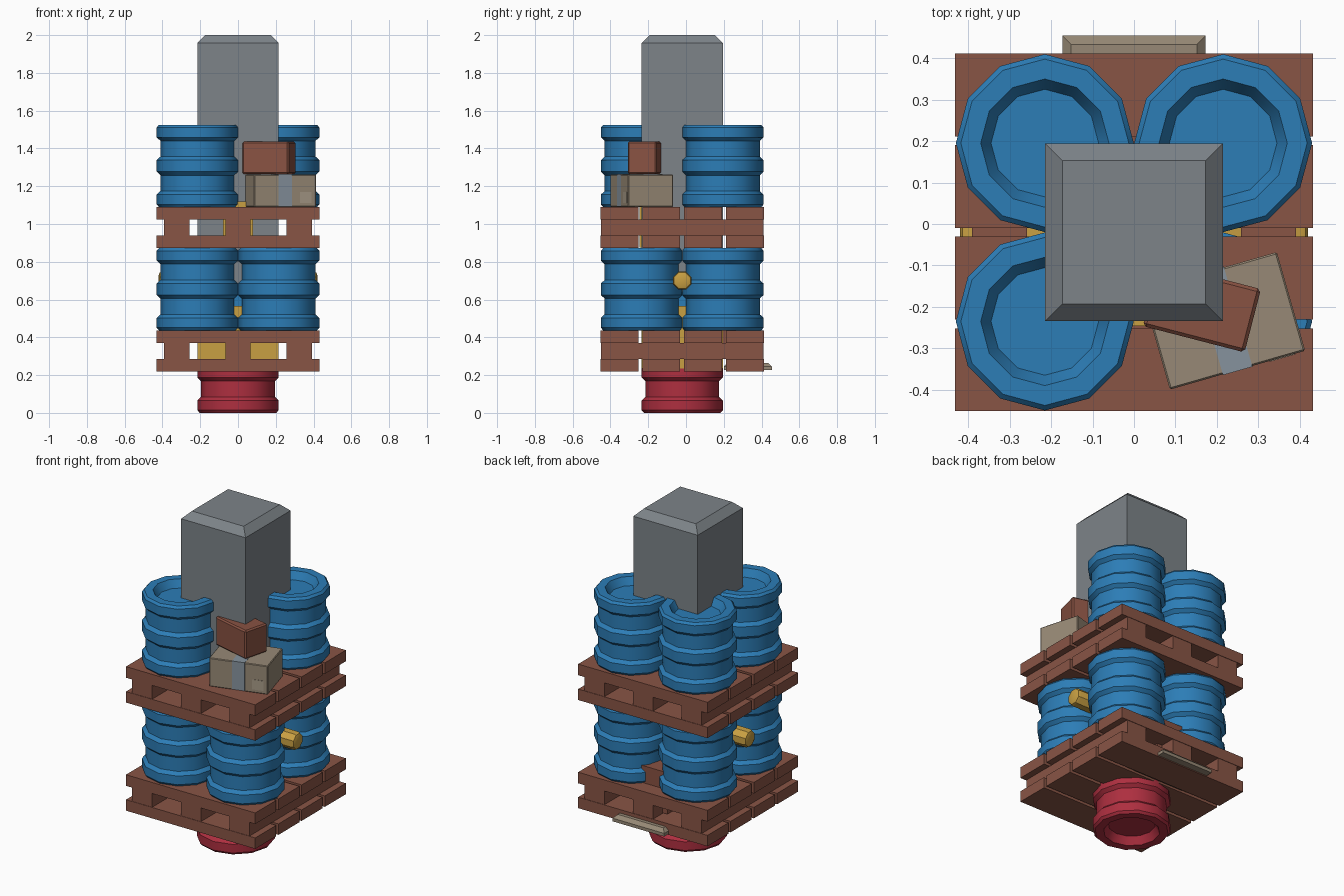
import bpy, bmesh, math
from mathutils import Matrix, Vector

if "Cube" in bpy.data.objects:
    bpy.data.objects.remove(bpy.data.objects["Cube"])

CY = -0.02  # centre line of the stack


def mat(name, rgb):
    m = bpy.data.materials.new(name)
    m.diffuse_color = (*rgb, 1)
    m.use_nodes = True
    m.node_tree.nodes["Principled BSDF"].inputs["Base Color"].default_value = m.diffuse_color
    return m


BLUE = mat("blue", (0.025, 0.205, 0.47))
RED = mat("red", (0.42, 0.028, 0.05))
WOOD = mat("red_brown_wood", (0.25, 0.09, 0.06))
GREY = mat("grey", (0.205, 0.23, 0.25))
YELLOW = mat("yellow", (0.58, 0.35, 0.055))
CARD = mat("cardboard", (0.31, 0.25, 0.18))
TAPE = mat("tape_blue_grey", (0.24, 0.29, 0.34))
RUST = mat("rust_brown", (0.25, 0.085, 0.055))
LABEL = mat("pale_label", (0.38, 0.32, 0.24))


def finish(name, bm, material, smooth=False):
    bmesh.ops.recalc_face_normals(bm, faces=bm.faces)
    me = bpy.data.meshes.new(name)
    bm.to_mesh(me)
    bm.free()
    me.materials.append(material)
    ob = bpy.data.objects.new(name, me)
    bpy.context.collection.objects.link(ob)
    if smooth:
        bpy.ops.object.select_all(action='DESELECT')
        ob.select_set(True)
        bpy.context.view_layer.objects.active = ob
        bpy.ops.object.shade_smooth_by_angle(angle=math.radians(35))
    return ob


def add_box(bm, lo, hi):
    lo, hi = Vector(lo), Vector(hi)
    m = Matrix.Translation((lo + hi) / 2) @ Matrix.Diagonal((*(hi - lo), 1))
    return bmesh.ops.create_cube(bm, size=1, matrix=m)['verts']


def box(name, lo, hi, material, bevel=0, place=None):
    bm = bmesh.new()
    add_box(bm, lo, hi)
    if bevel:
        bmesh.ops.bevel(bm, geom=bm.edges[:], offset=bevel, segments=1, affect='EDGES')
    ob = finish(name, bm, material)
    if place:
        ob.matrix_world = place
    return ob


def top_chamfer_box(name, lo, hi, material, inset, drop):
    # box whose top tapers inward
    bm = bmesh.new()
    add_box(bm, lo, (hi[0], hi[1], hi[2] - drop))
    bm.faces.ensure_lookup_table()
    top = max(bm.faces, key=lambda f: f.calc_center_median().z)
    new = bmesh.ops.extrude_face_region(bm, geom=[top])['geom']
    bmesh.ops.delete(bm, geom=[top], context='FACES')
    c = (Vector(lo) + Vector(hi)) / 2
    for v in [g for g in new if isinstance(g, bmesh.types.BMVert)]:
        v.co.z = hi[2]
        v.co.x -= math.copysign(inset, v.co.x - c.x)
        v.co.y -= math.copysign(inset, v.co.y - c.y)
    return finish(name, bm, material)


# half of the drum profile (radius, height), mirrored about mid height
H = 0.435
HALF = [(0, 0.045), (0.13, 0.045), (0.155, 0), (0.203, 0), (0.215, 0.014), (0.215, 0.066),
        (0.195, 0.085), (0.195, 0.168), (0.215, 0.187)]
PROFILE = HALF + [(r, H - z) for r, z in reversed(HALF)]


def drum(name, x, y, z, material, sides=12):
    bm = bmesh.new()
    rings = []
    for r, h in PROFILE:
        if r == 0:
            rings.append([bm.verts.new((x, y, z + h))] * sides)
        else:
            rings.append([bm.verts.new((x + r * math.cos(a), y + r * math.sin(a), z + h))
                          for a in (math.tau * i / sides for i in range(sides))])
    for a, b in zip(rings, rings[1:]):
        for i in range(sides):
            j = (i + 1) % sides
            bm.faces.new(list(dict.fromkeys((a[i], a[j], b[j], b[i]))))
    return finish(name, bm, material, True)


def pallet(name, z):
    bm = bmesh.new()
    for z0, z1 in ((0, 0.066), (0.15, 0.217)):        # lower and upper planks
        for i in range(4):
            y = CY - 0.4325 + i * 0.2215
            add_box(bm, (-0.432, y, z + z0), (0.432, y + 0.2005, z + z1))
    for x in (-0.325, 0, 0.325):                       # stringers
        add_box(bm, (x - 0.067, CY - 0.43, z + 0.066), (x + 0.067, CY + 0.43, z + 0.15))
    return finish(name, bm, WOOD)


# pallets and drums
drum("red_base_drum", 0, CY, 0, RED)
pallet("lower_pallet", 0.22)
pallet("upper_pallet", 0.873)
for sx in (-1, 1):
    for sy in (-1, 1):
        x, y = sx * 0.2155, CY + sy * 0.2155
        drum("lower_drum", x, y, 0.437, BLUE)
        if (sx, sy) != (1, -1):
            drum("upper_drum", x, y, 1.09, BLUE)

# central column, core blocks and the crossing bar with rounded ends
top_chamfer_box("grey_column", (-0.215, CY - 0.215, 0.64), (0.215, CY + 0.215, 2.0), GREY, 0.042, 0.042)
box("yellow_core", (-0.2155, CY - 0.2155, 0.235), (0.2155, CY + 0.2155, 0.565), YELLOW)
box("blue_core", (-0.2, CY - 0.2, 0.565), (0.2, CY + 0.2, 0.64), BLUE)
box("yellow_front_block", (-0.08, -0.247, 0.875), (0.08, -0.2, 1.12), YELLOW)
bm = bmesh.new()
bmesh.ops.create_cone(bm, cap_ends=True, segments=8, radius1=0.052, radius2=0.052, depth=0.84,
                      matrix=Matrix.Translation((0, CY, 0.70)) @ Matrix.Rotation(math.pi / 2, 4, 'Y')
                      @ Matrix.Rotation(math.pi / 8, 4, 'Z'))
caps = [e for e in bm.edges if abs(e.verts[0].co.x - e.verts[1].co.x) < 0.1]
bmesh.ops.bevel(bm, geom=caps, offset=0.018, segments=2, profile=0.5, affect='EDGES')
finish("yellow_cross_bar", bm, YELLOW, True)

# pieces at the back
top_chamfer_box("back_slab", (-0.173, 0.2, 0.226), (0.173, 0.455, 0.265), CARD, 0.021, 0.02)
box("inner_rust_box", (-0.1, 0.19, 0.29), (0.1, 0.32, 0.54), RUST)

# cardboard box with tape and labels
P = Matrix.Translation((0.216, -0.234, 1.09)) @ Matrix.Rotation(math.radians(16), 4, 'Z')
box("cardboard_box", (-0.17, -0.124, 0), (0.17, 0.124, 0.172), CARD, 0.004, P)
box("box_tape_top", (-0.037, -0.126, 0.17), (0.037, 0.126, 0.174), TAPE, 0, P)
for s in (-1, 1):
    box("box_tape_side", (-0.037, s * 0.124 - 0.002, 0.003), (0.037, s * 0.124 + 0.002, 0.174), TAPE, 0, P)
box("box_label", (0.08, -0.126, 0.02), (0.145, -0.12, 0.08), LABEL, 0, P)

# smaller rust-brown box on top
Q = Matrix.Translation((0.164, -0.202, 1.264)) @ Matrix.Rotation(math.radians(-14.5), 4, 'Z')
box("rust_box", (-0.127, -0.079, 0), (0.127, 0.079, 0.172), RUST, 0.008, Q)
